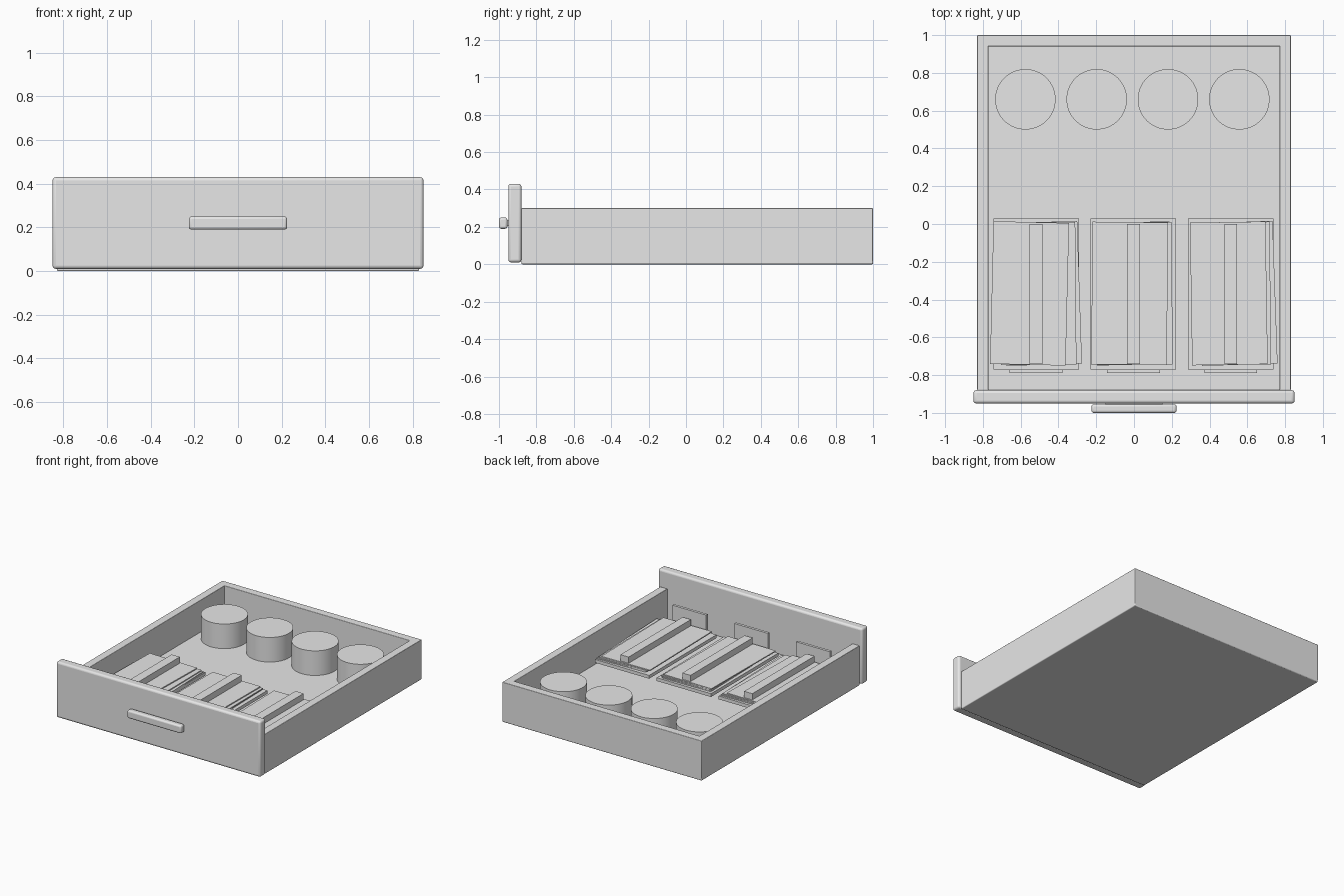
import bpy
from math import radians

if "Cube" in bpy.data.objects:
    bpy.data.objects.remove(bpy.data.objects["Cube"])

grey = bpy.data.materials.new("light_grey")
grey.use_nodes = True
grey.diffuse_color = (0.8, 0.8, 0.8, 1)
grey.node_tree.nodes["Principled BSDF"].inputs["Base Color"].default_value = (0.8, 0.8, 0.8, 1)


def box(name, x, y, z, bevel=0.0, angle=0.0):
    """Box from (min, max) ranges, optionally bevelled and turned about z."""
    ranges = (x, y, z)
    bpy.ops.mesh.primitive_cube_add(size=1, location=[sum(r) / 2 for r in ranges])
    ob = bpy.context.object
    ob.name = name
    ob.scale = [r[1] - r[0] for r in ranges]
    bpy.ops.object.transform_apply(location=False, rotation=False, scale=True)
    ob.rotation_euler.z = radians(angle)
    ob.data.materials.append(grey)
    if bevel:
        mod = ob.modifiers.new("soft_edges", "BEVEL")
        mod.width = bevel
        mod.segments = 3
        bpy.ops.object.shade_smooth_by_angle()
    return ob


# Drawer shell
FLOOR = 0.06
box("drawer_floor", (-0.83, 0.83), (-0.88, 1.0), (0, FLOOR), 0.006)
box("right_wall", (0.77, 0.83), (-0.88, 1.0), (0.015, 0.30), 0.004)
box("left_wall", (-0.83, -0.77), (-0.88, 1.0), (0.015, 0.30), 0.004)
box("back_wall", (-0.83, 0.83), (0.94, 1.0), (0.015, 0.30), 0.004)
box("front_panel", (-0.85, 0.85), (-0.95, -0.88), (0.01, 0.43), 0.015)
box("handle", (-0.225, 0.225), (-1.0, -0.955), (0.19, 0.25), 0.012)
box("handle_mount", (-0.15, 0.15), (-0.96, -0.945), (0.205, 0.235))

# Round cups along the back
for i in range(4):
    bpy.ops.mesh.primitive_cylinder_add(
        vertices=64, radius=0.16, depth=0.245 - FLOOR,
        location=(-0.575 + 0.3775 * i, 0.66, (0.245 + FLOOR) / 2))
    bpy.context.object.name = f"cup_{i + 1}"
    bpy.context.object.data.materials.append(grey)
    bpy.ops.object.shade_smooth_by_angle()

# Paper stacks: each sheet is (sideways shift, turn in degrees), bottom to top
stacks = [
    (-0.518, [(0.03, 1.9), (0.01, 0.5), (-0.035, -1.4)]),
    (-0.003, [(0.0, 1.2), (0.005, 0.4), (-0.02, -0.6)]),
    (0.512, [(0.035, 2.0), (0.01, 0.6), (-0.01, 0.9)]),
]
for n, (cx, sheets) in enumerate(stacks, 1):
    box(f"paper_tray_{n}", (cx - 0.226, cx + 0.226), (-0.77, 0.03), (0.10, 0.125))
    for k, (shift, turn) in enumerate(sheets):
        z = 0.125 + 0.01 * k
        box(f"sheet_{n}_{k + 1}", (cx + shift - 0.2, cx + shift + 0.2),
            (-0.745, 0.01), (z, z + 0.008), angle=turn)
    box(f"clamp_bar_{n}", (cx - 0.034, cx + 0.034), (-0.74, 0.0), (0.15, 0.20))
    box(f"divider_tag_{n}", (cx - 0.14, cx + 0.14), (-0.79, -0.77), (0.10, 0.25))
